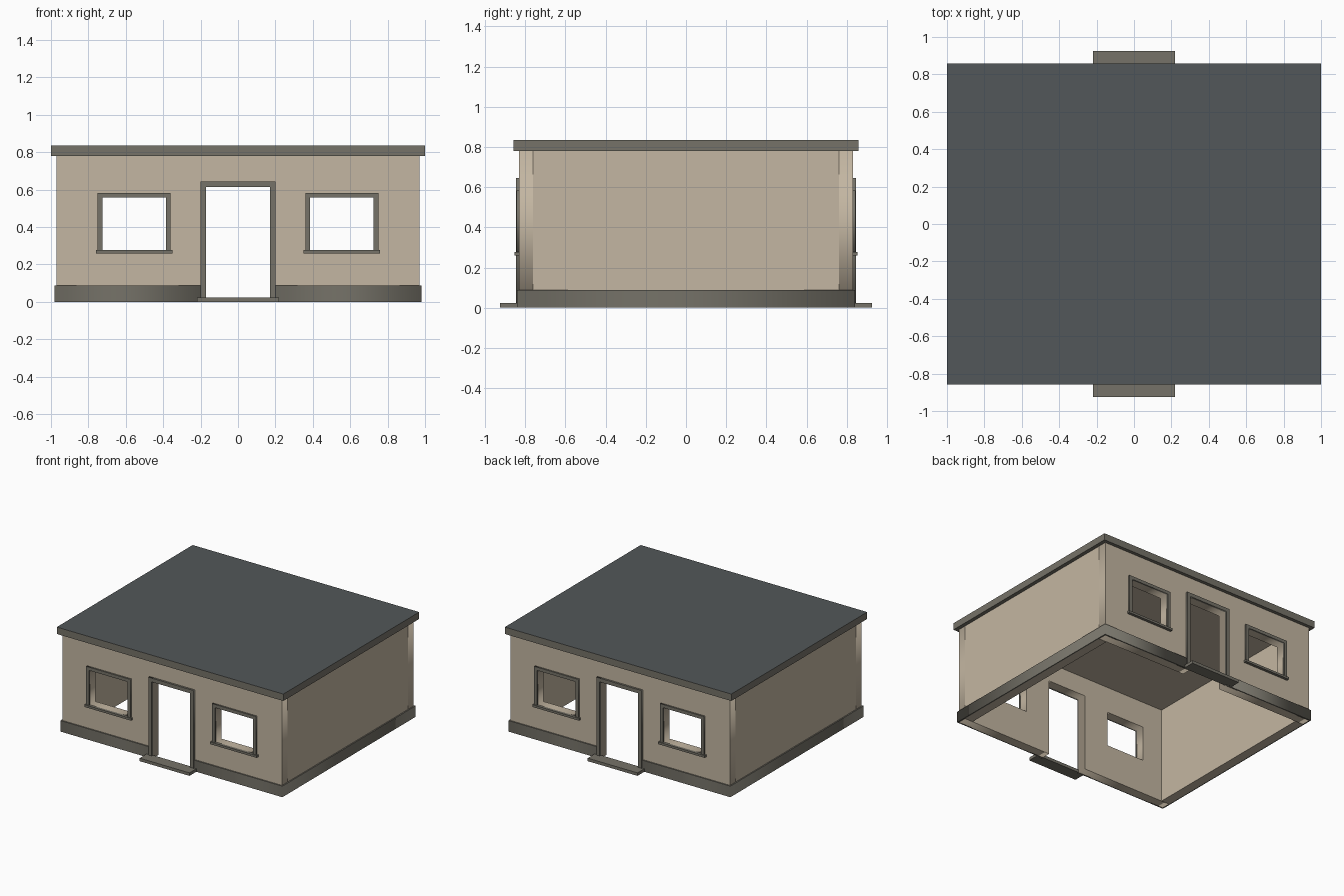
import bpy
from mathutils import Matrix

if "Cube" in bpy.data.objects:
    bpy.data.objects.remove(bpy.data.objects["Cube"])


def material(name, rgb):
    m = bpy.data.materials.new(name)
    m.diffuse_color = (*rgb, 1)
    m.use_nodes = True
    m.node_tree.nodes["Principled BSDF"].inputs["Base Color"].default_value = m.diffuse_color
    return m


WALL = material("plaster", (0.55, 0.47, 0.36))
TRIM = material("stone_trim", (0.18, 0.17, 0.14))
SLATE = material("roof_slate", (0.085, 0.095, 0.10))


def mirror(ob, axes):
    if axes:
        mod = ob.modifiers.new("mirror", 'MIRROR')
        mod.use_axis = ['X' in axes, 'Y' in axes, False]
        mod.use_mirror_merge = False


def prism(name, outlines, lo, hi, mat, upright=True, axes=""):
    """Filled outlines (later ones are holes) extruded along y, or along z if not upright."""
    cu = bpy.data.curves.new(name, 'CURVE')
    cu.dimensions = '2D'
    cu.fill_mode = 'BOTH'
    cu.extrude = (hi - lo) / 2
    for pts in outlines:
        sp = cu.splines.new('POLY')
        sp.points.add(len(pts) - 1)
        for p, (a, b) in zip(sp.points, pts):
            p.co = (a, b, 0, 1)
        sp.use_cyclic_u = True
    ob = bpy.data.objects.new(name, cu)
    bpy.context.collection.objects.link(ob)
    bpy.ops.object.select_all(action='DESELECT')
    ob.select_set(True)
    bpy.context.view_layer.objects.active = ob
    bpy.ops.object.convert(target='MESH')
    ob = bpy.context.object
    ob.name = name
    mid = (lo + hi) / 2
    if upright:
        ob.data.transform(Matrix.Translation((0, mid, 0)) @ Matrix.Rotation(1.5707963, 4, 'X'))
    else:
        ob.data.transform(Matrix.Translation((0, 0, mid)))
    ob.data.materials.clear()
    ob.data.materials.append(mat)
    mirror(ob, axes)
    return ob


def box(name, x, y, z, mat, axes=""):
    bpy.ops.mesh.primitive_cube_add(size=1)
    ob = bpy.context.object
    ob.name = name
    size = [b - a for a, b in (x, y, z)]
    mid = [(a + b) / 2 for a, b in (x, y, z)]
    ob.data.transform(Matrix.Translation(mid) @ Matrix.Diagonal((*size, 1)))
    ob.data.materials.append(mat)
    mirror(ob, axes)
    return ob


def rect(x0, x1, z0, z1):
    return [(x0, z0), (x1, z0), (x1, z1), (x0, z1)]


def arch(x0, x1, z0, z1, t):
    """Square-topped surround, open at the bottom."""
    return [(x0 - t, z0), (x0, z0), (x0, z1), (x1, z1), (x1, z0),
            (x1 + t, z0), (x1 + t, z1 + t), (x0 - t, z1 + t)]


T = 0.07                      # wall thickness
WX, WY, WZ = 0.97, 0.83, 0.78  # wall half width, half depth, height
DX, DZ = 0.17, 0.615          # door opening
W0, W1, WB, WT = 0.386, 0.724, 0.278, 0.557  # window opening

# front and back walls with door notch and two windows
prism("long_wall", [
    [(-WX, 0), (-DX, 0), (-DX, DZ), (DX, DZ), (DX, 0), (WX, 0), (WX, WZ), (-WX, WZ)],
    rect(W0, W1, WB, WT), rect(-W1, -W0, WB, WT)], -WY, -WY + T, WALL, axes="Y")

# side walls and ceiling
box("side_wall", (WX - T, WX), (-WY + T, WY - T), (0, WZ), WALL, "X")
box("ceiling", (-WX + T, WX - T), (-WY + T, WY - T), (0.765, WZ), WALL)

# plinth band wrapping each end, broken at the doors
prism("plinth", [[(0.2, -0.84), (0.98, -0.84), (0.98, 0.84), (0.2, 0.84),
                  (0.2, WY), (WX, WY), (WX, -WY), (0.2, -WY)]],
      0, 0.088, TRIM, upright=False, axes="X")

# door surrounds and steps
prism("door_frame", [arch(-DX, DX, 0, DZ, 0.03)], -0.846, -WY, TRIM, axes="Y")
box("door_step", (-0.22, 0.22), (-0.926, -WY), (0, 0.024), TRIM, "Y")

# window surrounds and sills
prism("window_frame", [arch(W0, W1, WB, WT, 0.026)], -0.843, -WY, TRIM, axes="XY")
box("window_sill", (W0 - 0.036, W1 + 0.036), (-0.852, -WY), (0.26, WB), TRIM, "XY")

# flat roof slab with slate top
roof = box("roof_slab", (-1, 1), (-0.857, 0.857), (WZ, 0.835), TRIM)
roof.data.materials.append(SLATE)
for f in roof.data.polygons:
    if f.normal.z > 0.5:
        f.material_index = 1
